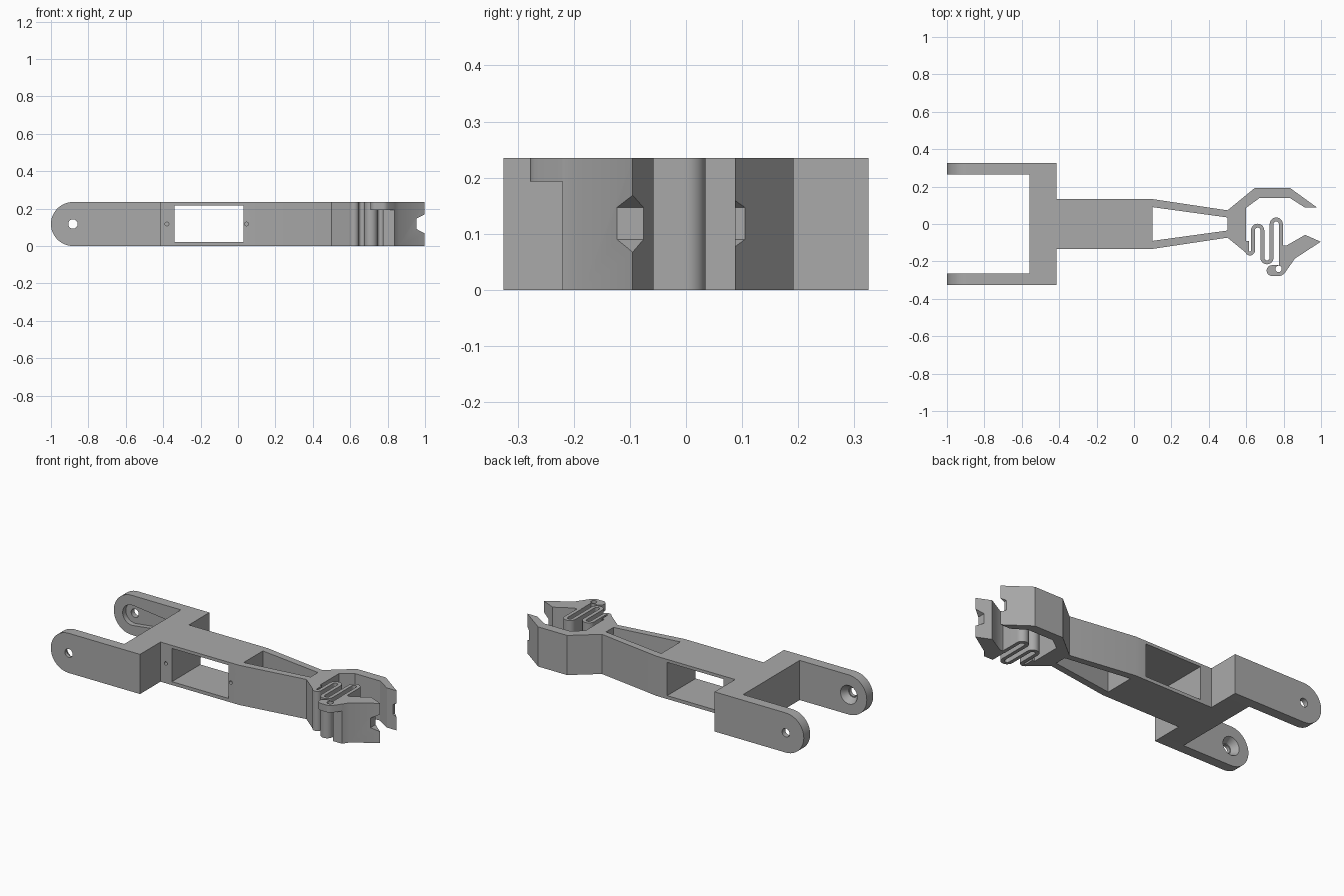
import bpy, bmesh, math
from mathutils import Vector

cube = bpy.data.objects.get("Cube")
if cube:
    bpy.data.objects.remove(cube, do_unlink=True)

H = 0.235          # overall thickness
MID = H / 2
PIVOT = -0.8825    # fork pivot position along x

grey = bpy.data.materials.new("plastic grey")
grey.use_nodes = True
grey.diffuse_color = (0.4, 0.4, 0.4, 1)
grey.node_tree.nodes["Principled BSDF"].inputs["Base Color"].default_value = (0.4, 0.4, 0.4, 1)


def arc(cx, cy, r, start, end, steps=12):
    """Points on a circular arc, angles in degrees."""
    angles = [math.radians(start + (end - start) * i / steps) for i in range(steps + 1)]
    return [(cx + r * math.cos(a), cy + r * math.sin(a)) for a in angles]


def circle(cx, cy, r):
    return arc(cx, cy, r, 0, 360, 32)[:-1]


def prism(name, outline, lo, hi, axis="z", end_outline=None):
    """Extrude an outline along z (plan) or y (side profile)."""
    bm = bmesh.new()
    place = (lambda p, d: (p[0], p[1], d)) if axis == "z" else (lambda p, d: (p[0], d, p[1]))
    a = [bm.verts.new(place(p, lo)) for p in outline]
    b = [bm.verts.new(place(p, hi)) for p in (end_outline or outline)]
    bm.faces.new(a)
    bm.faces.new(b)
    for i in range(len(a)):
        j = (i + 1) % len(a)
        bm.faces.new((a[i], a[j], b[j], b[i]))
    bmesh.ops.recalc_face_normals(bm, faces=bm.faces)
    mesh = bpy.data.meshes.new(name)
    bm.to_mesh(mesh)
    bm.free()
    mesh.materials.append(grey)
    obj = bpy.data.objects.new(name, mesh)
    bpy.context.collection.objects.link(obj)
    return obj


def activate(obj):
    bpy.ops.object.select_all(action="DESELECT")
    obj.select_set(True)
    bpy.context.view_layer.objects.active = obj


def cut(obj, *cutters):
    """Subtract each cutter and remove it."""
    activate(obj)
    for c in cutters:
        mod = obj.modifiers.new("cut", "BOOLEAN")
        mod.operation, mod.solver, mod.object = "DIFFERENCE", "EXACT", c
        bpy.ops.object.modifier_apply(modifier=mod.name)
        bpy.data.objects.remove(c, do_unlink=True)


def rect(x0, x1, y0, y1):
    return [(x0, y0), (x1, y0), (x1, y1), (x0, y1)]


# Arm body: crossbar, beam and tapered end
half = [(-0.56, 0.265), (-0.415, 0.265), (-0.415, 0.133), (0.1, 0.133), (0.5, 0.073)]
body = prism("arm_body", half + [(x, -y) for x, y in reversed(half)], 0, H)
cut(body,
    prism("motor_window", rect(-0.34, 0.03, 0.02, 0.217), -0.3, 0.3, "y"),
    prism("taper_opening", [(0.1, -0.09), (0.5, -0.035), (0.5, 0.035), (0.1, 0.09)], -0.1, 0.4),
    *[prism("screw_hole", circle(x, MID, 0.01), -0.2, -0.09, "y") for x in (-0.38, 0.045)])

# Fork prongs with rounded ends and pivot holes
profile = [(-0.415, 0), (-0.415, H)] + arc(PIVOT, MID, MID, 90, 270, 24)
front = prism("front_prong", profile, -0.325, -0.265, "y")
back = prism("back_prong", profile, 0.265, 0.325, "y")
for prong in (front, back):
    cut(prong, prism("pivot_hole", circle(PIVOT, MID, 0.025), -0.5, 0.5, "y"))
cut(front, prism("countersink", circle(PIVOT, MID, 0.03), -0.305, -0.26, "y",
                 circle(PIVOT, MID, 0.058)))
slot = arc(PIVOT, MID, 0.06, 80, 280) + arc(-0.63, MID, 0.03, -80, 80)
cut(back, prism("horn_slot", slot, 0.25, 0.295, "y"))

# Fixed claw
claw = prism("fixed_claw", [
    (0.5, 0.073), (0.645, 0.192), (0.835, 0.192), (0.98, 0.087), (0.915, 0.087),
    (0.835, 0.138), (0.67, 0.138), (0.6, 0.087), (0.6, -0.155), (0.5, -0.073)], 0, H)

# Moving claw
jaw = prism("moving_claw", [
    (0.776, -0.115), (0.815, -0.115), (0.915, -0.058), (0.998, -0.095),
    (0.86, -0.185), (0.836, -0.22), (0.776, -0.22)], 0, H)

# Grip notches across both claw tips
notch = [(1.05, 0.04), (1.05, 0.195), (0.955, 0.147), (0.955, 0.09)]
for part in (claw, jaw):
    cut(part, prism("tip_notch", notch, -0.3, 0.3, "y"))

# Cable tab with a hole
tab = prism("cable_tab", [(0.86, -0.185), (0.806, -0.262)]
            + arc(0.775, -0.244, 0.034, -40, -100, 6)
            + arc(0.738, -0.249, 0.029, -90, -270)
            + [(0.776, -0.22), (0.79, -0.185)], 0.193, H)
cut(tab, prism("tab_hole", circle(0.773, -0.24, 0.017), 0, 0.4))

# Serpentine spring joining the two claws
path = [Vector(p) for p in
        [(0.604, -0.09)] + arc(0.62, -0.142, 0.016, 180, 360)
        + arc(0.661, -0.034, 0.025, 180, 0) + arc(0.711, -0.18, 0.025, 180, 360)
        + arc(0.7605, 0.0, 0.0245, 180, 0) + [(0.785, -0.13)]]
left, right = [], []
for i, p in enumerate(path):
    t = (path[min(i + 1, len(path) - 1)] - path[max(i - 1, 0)]).normalized()
    n = Vector((-t.y, t.x)) * 0.0105
    left.append(p + n)
    right.append(p - n)
spring = prism("spring", left + right[::-1], 0, H)

for part in (body, front, back, claw, jaw, tab, spring):
    activate(part)
    bpy.ops.object.shade_smooth_by_angle(angle=math.radians(30))
